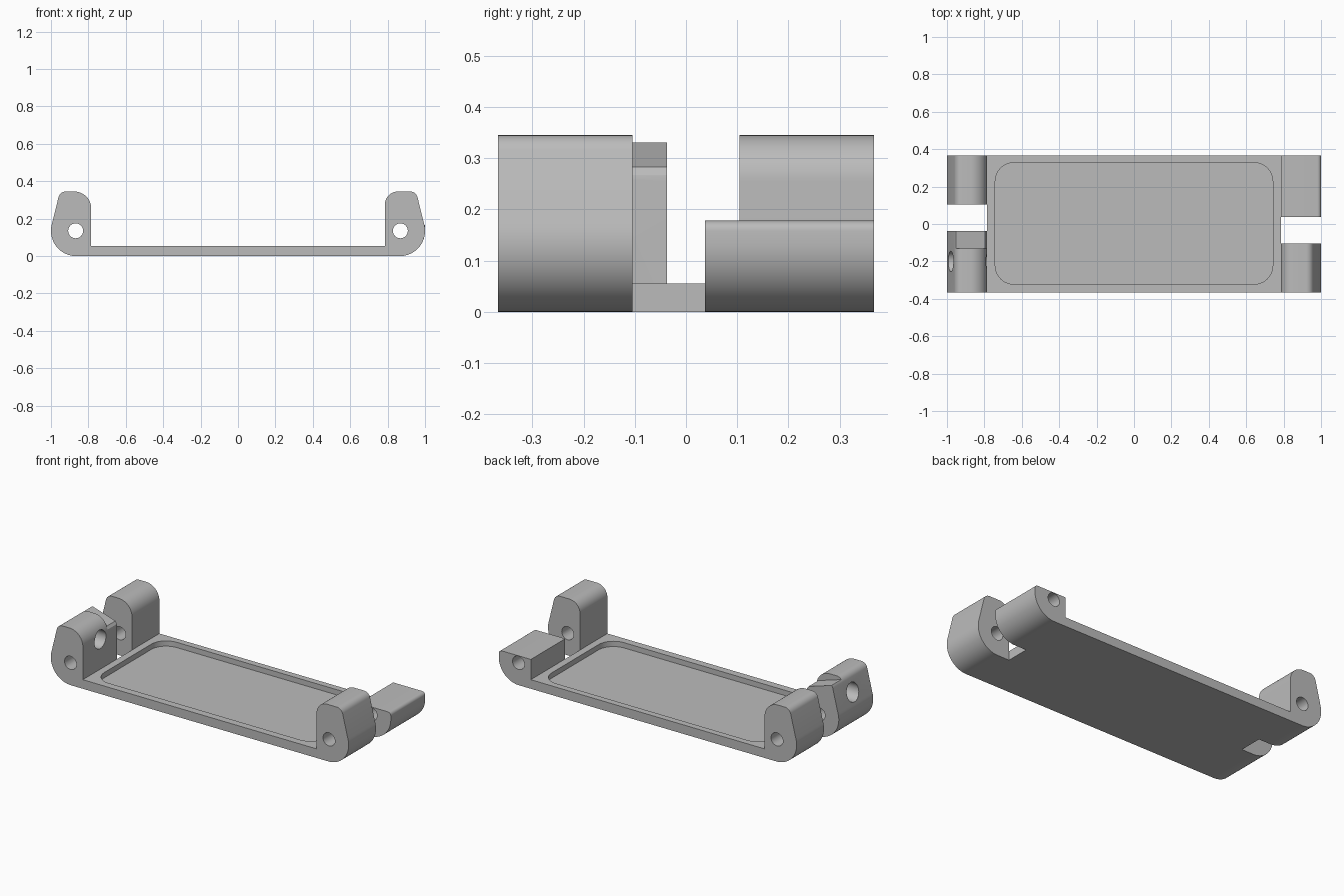
import bpy, bmesh, math

cube = bpy.data.objects.get("Cube")
if cube:
    bpy.data.objects.remove(cube)

grey = bpy.data.materials.new("plain_grey")
grey.use_nodes = True
COLOUR = (0.5, 0.5, 0.5, 1)
grey.diffuse_color = COLOUR
grey.node_tree.nodes["Principled BSDF"].inputs["Base Color"].default_value = COLOUR

INNER, PIVOT, RADIUS, DEPTH, PLATE = 0.785, 0.865, 0.135, 0.367, 0.055
TOP = 0.345


def arc(cx, cy, r, start, end, steps=16):
    angles = [math.radians(start + (end - start) * i / steps) for i in range(steps + 1)]
    return [(cx + r * math.cos(a), cy + r * math.sin(a)) for a in angles]


def prism(name, points, place, low, high):
    """Extrude a 2D outline between two levels; place maps (u, v, level) to xyz."""
    bm = bmesh.new()
    rings = [[bm.verts.new(place(u, v, w)) for u, v in points] for w in (low, high)]
    bm.faces.new(rings[0])
    bm.faces.new(rings[1])
    count = len(points)
    for i in range(count):
        j = (i + 1) % count
        bm.faces.new((rings[0][i], rings[0][j], rings[1][j], rings[1][i]))
    bmesh.ops.recalc_face_normals(bm, faces=bm.faces)
    mesh = bpy.data.meshes.new(name)
    bm.to_mesh(mesh)
    bm.free()
    mesh.materials.append(grey)
    obj = bpy.data.objects.new(name, mesh)
    bpy.context.collection.objects.link(obj)
    return obj


def activate(obj):
    bpy.ops.object.select_all(action='DESELECT')
    obj.select_set(True)
    bpy.context.view_layer.objects.active = obj


def cut(obj, cutter):
    cutter.hide_render = True
    mod = obj.modifiers.new("cut", 'BOOLEAN')
    mod.operation, mod.solver, mod.object = 'DIFFERENCE', 'EXACT', cutter
    activate(obj)
    bpy.ops.object.modifier_apply(modifier=mod.name)
    bpy.data.objects.remove(cutter)


def smooth(obj):
    activate(obj)
    bpy.ops.object.shade_smooth_by_angle(angle=math.radians(25))


def along_y(side):
    return lambda u, v, w: (side * u, w, v)


def along_x(u, v, w):
    return (w, u, v)


def flat(u, v, w):
    return (u, v, w)


def hinge_lug(name, side, outline, low, high):
    """Lug with a pin hole running front to back."""
    lug = prism(name, outline, along_y(side), low, high)
    hole = arc(PIVOT + 0.003, RADIUS, 0.04, 0, 345, 23)
    cut(lug, prism("pin_cutter", hole, along_y(side), low - 0.1, high + 0.1))
    return lug


# Lug outlines, measured outward from the centre
def tall_outline(r):
    return ([(INNER, 0)] + arc(PIVOT, RADIUS, RADIUS, -90, 16, 24)
            + arc(0.921, 0.305, 0.04, 16, 90, 8)
            + arc(INNER + r, TOP - r, r, 90, 180))


low_outline = ([(INNER, 0)] + arc(PIVOT, RADIUS, RADIUS, -90, 0, 24)
               + arc(0.98, 0.158, 0.02, 0, 90, 6) + [(INNER, 0.178)])

# Base tray with a rounded shallow pocket
tray = prism("base_tray", [(-INNER, -DEPTH), (INNER, -DEPTH), (INNER, DEPTH), (-INNER, DEPTH)],
             flat, 0, PLATE)
pocket = []
for sx, sy, start in ((1, 1, 0), (-1, 1, 90), (-1, -1, 180), (1, -1, 270)):
    pocket += arc(sx * 0.642, sy * 0.225 + 0.003, 0.1, start, start + 90, 10)
cut(tray, prism("pocket_cutter", pocket, flat, 0.023, 0.1))
smooth(tray)

# Tall lugs: two on the right, one on the left
lug = hinge_lug("right_back_lug", -1, tall_outline(0.09), 0.105, DEPTH)
smooth(lug)
lug = hinge_lug("left_front_lug", 1, tall_outline(0.07), -DEPTH, -0.105)
smooth(lug)

# Right front lug has a sloped step and a cross hole
lug = hinge_lug("right_front_lug", -1, tall_outline(0.09), -DEPTH, -0.037)
wedge = [(0.7, 0.2), (INNER, 0.266), (0.797, 0.283), (0.95, 0.33), (1.1, 0.376),
         (1.1, 0.5), (0.7, 0.5)]
cut(lug, prism("step_cutter", wedge, along_y(-1), -0.13, 0.05))
cut(lug, prism("cross_cutter", arc(-0.2, 0.235, 0.055, 0, 345, 23), along_x, -1.1, -0.7))
smooth(lug)

# Low flat-topped lug
lug = hinge_lug("left_back_low_lug", 1, low_outline, 0.037, DEPTH)
smooth(lug)
